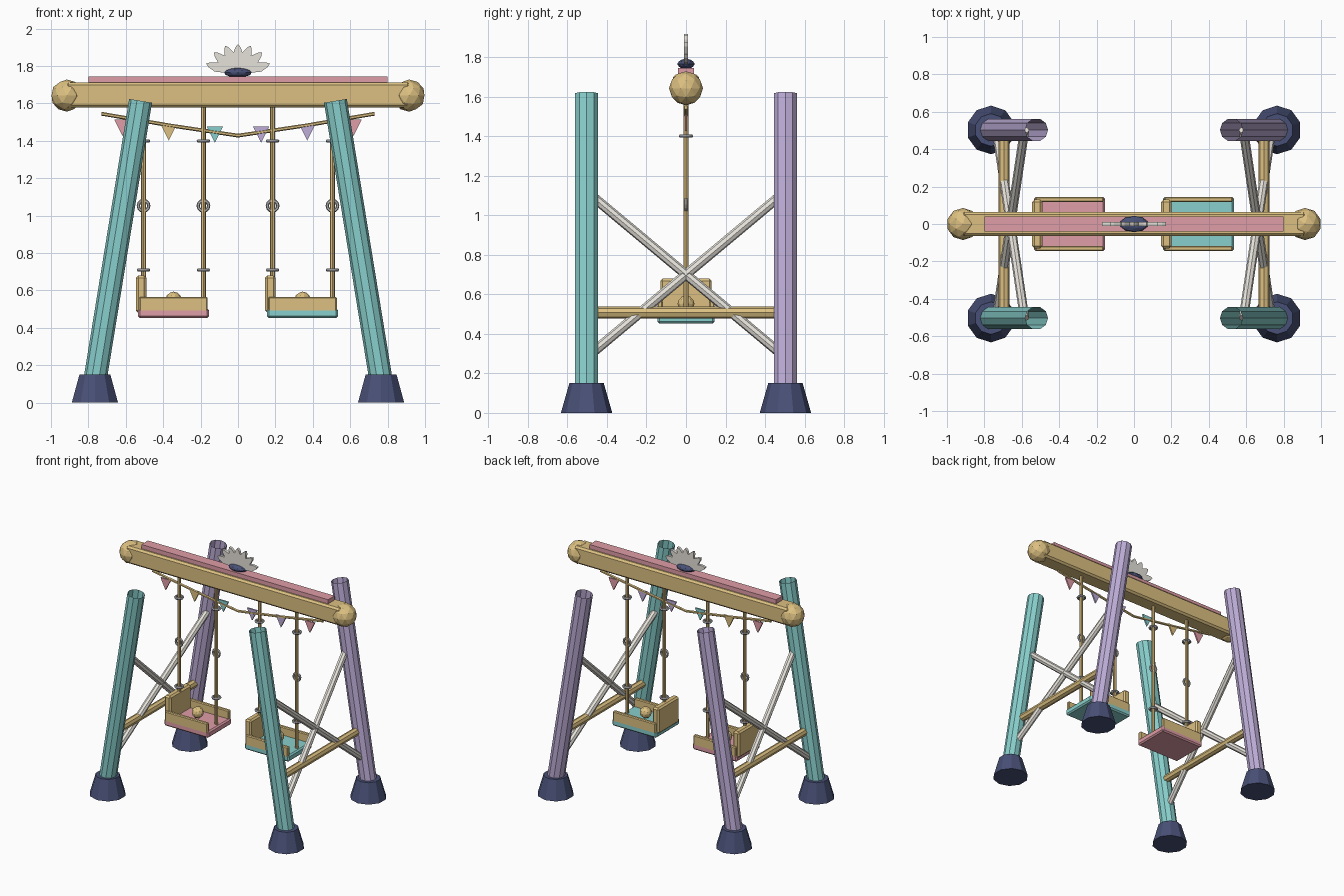
import bpy, bmesh, math
from mathutils import Vector, Matrix

cube = bpy.data.objects.get("Cube")
if cube:
    bpy.data.objects.remove(cube, do_unlink=True)


def material(name, r, g, b):
    m = bpy.data.materials.new(name)
    m.use_nodes = True
    m.diffuse_color = (r, g, b, 1)
    m.node_tree.nodes["Principled BSDF"].inputs["Base Color"].default_value = (r, g, b, 1)
    return m


TEAL = material("teal", .25, .63, .61)
LAVENDER = material("lavender", .51, .42, .68)
WOOD = material("light wood", .72, .53, .22)
NAVY = material("navy", .065, .08, .18)
PINK = material("pink", .74, .34, .39)
WHITE = material("off white", .79, .76, .70)
SILVER = material("silver", .48, .48, .50)


def finish(name, bm, mat):
    bmesh.ops.recalc_face_normals(bm, faces=bm.faces)
    me = bpy.data.meshes.new(name)
    bm.to_mesh(me)
    bm.free()
    me.materials.append(mat)
    ob = bpy.data.objects.new(name, me)
    bpy.context.collection.objects.link(ob)
    return ob


def box(name, centre, size, mat, bevel=0.0):
    bm = bmesh.new()
    bmesh.ops.create_cube(bm, size=1, matrix=Matrix.Diagonal((*size, 1)))
    if bevel:
        bmesh.ops.bevel(bm, geom=bm.edges[:], offset=bevel, segments=1, affect='EDGES')
    ob = finish(name, bm, mat)
    ob.location = centre
    return ob


def rod(name, start, end, r1, mat, r2=None, sides=8, caps=True):
    a, b = Vector(start), Vector(end)
    d = b - a
    bm = bmesh.new()
    bmesh.ops.create_cone(bm, cap_ends=caps, segments=sides, radius1=r1,
                          radius2=r1 if r2 is None else r2, depth=d.length)
    turn = d.to_track_quat('Z', 'Y').to_matrix().to_4x4()
    bm.transform(Matrix.Translation((a + b) / 2) @ turn)
    return finish(name, bm, mat)


def ball(name, centre, radii, mat):
    bm = bmesh.new()
    bmesh.ops.create_icosphere(bm, subdivisions=2, radius=1, matrix=Matrix.Diagonal((*radii, 1)))
    ob = finish(name, bm, mat)
    ob.location = centre
    return ob


def ring(name, centre, major, minor, mat, upright=False):
    bpy.ops.mesh.primitive_torus_add(location=centre, major_radius=major, minor_radius=minor,
                                     major_segments=12, minor_segments=6,
                                     rotation=(math.pi / 2 if upright else 0, 0, 0))
    ob = bpy.context.object
    ob.name = name
    ob.data.materials.append(mat)


def plate(name, points, thickness, mat):
    # flat outline in the xz plane, given thickness along y
    bm = bmesh.new()
    face = bm.faces.new([bm.verts.new((x, -thickness / 2, z)) for x, z in points])
    new = bmesh.ops.extrude_face_region(bm, geom=[face])["geom"]
    bmesh.ops.translate(bm, vec=(0, thickness, 0),
                        verts=[v for v in new if isinstance(v, bmesh.types.BMVert)])
    return finish(name, bm, mat)


def leg_x(z):
    return .784 - .163 * z


# Frame: legs, feet, cross braces and low rails
for sx, side in ((1, "left"), (-1, "right")):
    for sy, end, mat in ((-1, "front", TEAL), (1, "back", LAVENDER)):
        y = sy * .503
        rod(f"{end}_{side}_leg", (sx * leg_x(.08), y, .08), (sx * leg_x(1.614), y, 1.614),
            .062, mat, sides=10, caps=False)
        rod(f"{end}_{side}_foot", (sx * .765, y, 0), (sx * .765, y, .15),
            .13, NAVY, r2=.087, sides=10)
        rod(f"{end}_{side}_brace", (sx * .735, -y, .28), (sx * .585, y, 1.12), .025, WHITE)
    rod(f"{side}_low_rail", (sx * .695, -.48, .507), (sx * .695, .48, .507), .03, WOOD)
    ball(f"{side}_beam_knob", (sx * .915, 0, 1.642), (.086, .086, .086), WOOD)

# Top beam with its cushion strip
box("top_beam", (0, 0, 1.645), (1.84, .13, .135), WOOD, .014)
box("beam_strip", (0, 0, 1.725), (1.6, .08, .04), PINK)

# Petal fan ornament
ball("fan_base", (0, 0, 1.765), (.076, .044, .026), NAVY)
kite = ((0, 0), (.026, .11), (.013, .145), (0, .16), (-.013, .145), (-.026, .11))
for i in range(-3, 4):
    petal = plate("fan_petal", kite, .02, WHITE)
    petal.location = (0, 0, 1.757)
    petal.rotation_euler = (0, math.radians(24 * i), 0)
    petal.scale.z = 1 + .04 * abs(i)

# Swings
for cx, side, mat in ((-.345, "right", PINK), (.345, "left", TEAL)):
    box(f"{side}_seat", (cx, 0, .478), (.38, .29, .05), mat, .01)
    box(f"{side}_backrest", (cx - .172, 0, .58), (.055, .26, .2), WOOD, .012)
    ball(f"{side}_seat_ball", (cx, 0, .551), (.043, .043, .043), WOOD)
    for sy in (-1, 1):
        box(f"{side}_armrest", (cx, sy * .131, .523), (.366, .028, .087), WOOD, .006)
    for sx in (-1, 1):
        x = cx + sx * .16
        rod(f"{side}_swing_rope", (x, 0, .49), (x, 0, 1.6), .013, WOOD)
        for z in (.71, 1.4):
            ring("rope_collar", (x, 0, z), .027, .009, SILVER)
        ring("rope_ring", (x, 0, 1.053), .028, .009, SILVER, True)

# Sagging string with pennants
string = [(x, 0, 1.428 + .117 * (abs(x) / .73) ** 1.1) for x in (-.73, -.365, 0, .365, .73)]
for a, b in zip(string, string[1:]):
    rod("pennant_string", a, b, .01, WOOD, sides=6)
for i, mat in enumerate((PINK, WOOD, TEAL, LAVENDER, LAVENDER, PINK)):
    x = (i - 2.5) * .247
    flag = plate("pennant", ((-.043, 0), (.043, 0), (0, -.086)), .012, mat)
    flag.location = (x, 0, 1.475 + .1 * x * x)
